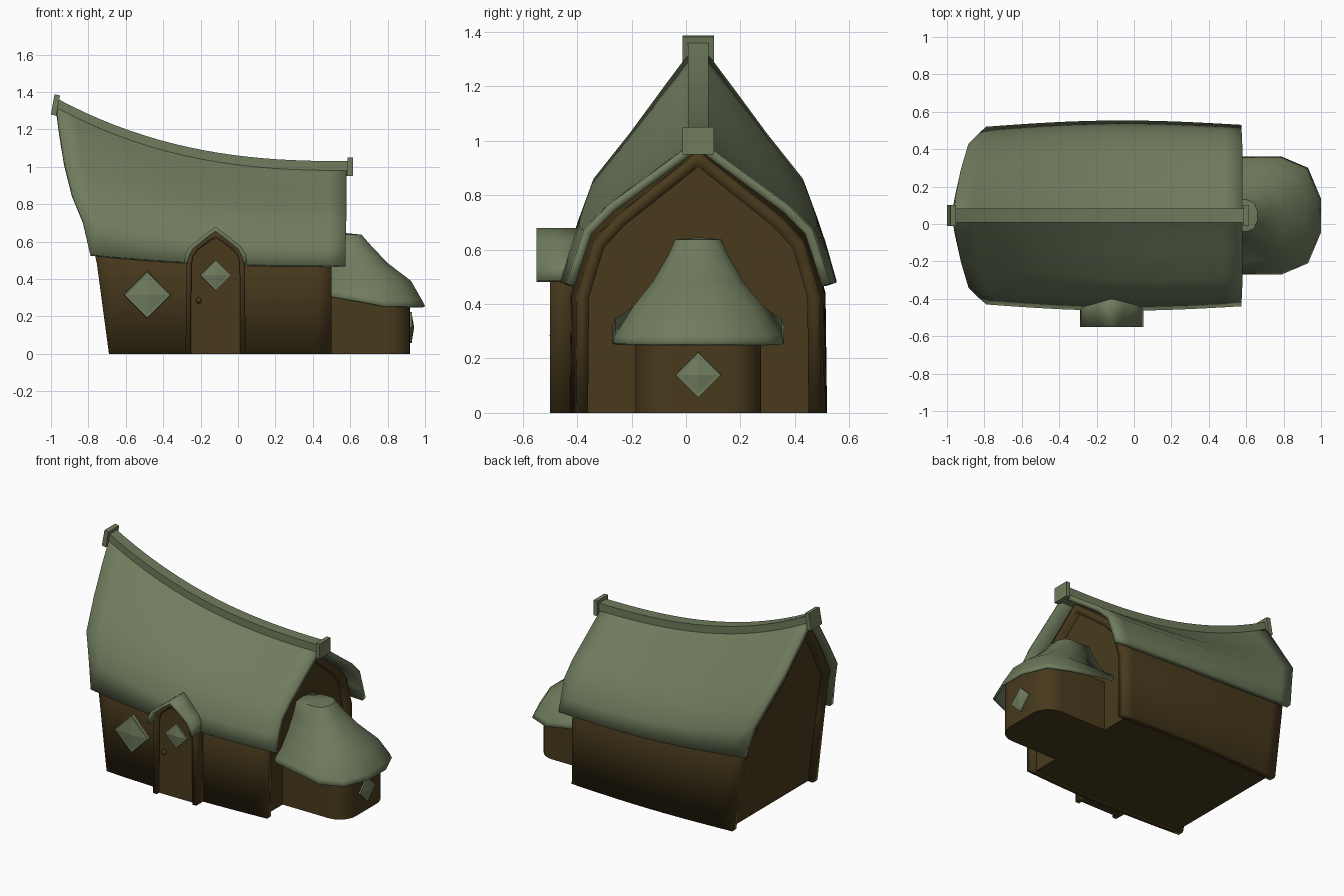
import bpy, bmesh, math
from mathutils import Matrix

if "Cube" in bpy.data.objects:
    bpy.data.objects.remove(bpy.data.objects["Cube"])

CY = 0.045  # y of the ridge line


def mat(name, rgb):
    m = bpy.data.materials.new(name)
    m.diffuse_color = (*rgb, 1)
    m.use_nodes = True
    m.node_tree.nodes["Principled BSDF"].inputs["Base Color"].default_value = m.diffuse_color
    return m


GREEN = mat("green_thatch", (0.16, 0.20, 0.11))
BROWN = mat("brown_wood", (0.065, 0.042, 0.012))


def finish(name, bm, material, thick=0, smooth=35):
    me = bpy.data.meshes.new(name)
    bm.to_mesh(me)
    bm.free()
    ob = bpy.data.objects.new(name, me)
    bpy.context.collection.objects.link(ob)
    me.materials.append(material)
    if thick:
        md = ob.modifiers.new("thickness", 'SOLIDIFY')
        md.thickness, md.offset, md.use_even_offset = thick, -1, True
    bpy.ops.object.select_all(action='DESELECT')
    ob.select_set(True)
    bpy.context.view_layer.objects.active = ob
    if smooth:
        bpy.ops.object.shade_smooth_by_angle(angle=math.radians(smooth))
    return ob


def grid(name, rows, material, thick=0, caps=False, smooth=35):
    """Skin rows of points; caps closes the ends by joining mirrored points."""
    bm = bmesh.new()
    vs = [[bm.verts.new(p) for p in r] for r in rows]
    n = len(rows[0])
    for a, b in zip(vs, vs[1:]):
        for j in range(n - 1):
            bm.faces.new((a[j], b[j], b[j + 1], a[j + 1]))
    if caps:
        for r in (vs[0], vs[-1]):
            for j in range((n - 1) // 2):
                k = n - 1 - j
                q = [r[j], r[j + 1], r[k - 1], r[k]]
                bm.faces.new(list(dict.fromkeys(q)))
        for a, b in zip(vs, vs[1:]):
            bm.faces.new((a[0], a[-1], b[-1], b[0]))
    bmesh.ops.remove_doubles(bm, verts=bm.verts, dist=1e-5)
    if caps:
        bmesh.ops.recalc_face_normals(bm, faces=bm.faces)
    return finish(name, bm, material, thick, smooth)


def sag(s):
    return 1 - (1 - s) ** 2.5


def loft(left, right, n=16):
    """Rows from a left to a right half profile (x, d, z), sagging and bulging."""
    rows = []
    for i in range(n + 1):
        s = i / n
        w = sag(s)
        half = []
        for (xa, da, za), (xb, db, zb) in zip(left, right):
            d = da + (db - da) * w
            d += 0.025 * math.sin(math.pi * s) * d / 0.48
            half.append((xa + (xb - xa) * s, d, za + (zb - za) * w))
        rows.append([(x, CY - d, z) for x, d, z in half] +
                    [(x, CY + d, z) for x, d, z in half[-2::-1]])
    return rows


# main roof: half profiles from eave to ridge at both ends
L = [(-.79, .475, .53), (-.83, .44, .71), (-.885, .385, .86), (-.925, .25, 1.03),
     (-.95, .125, 1.20), (-.96, .05, 1.30), (-.96, 0, 1.345)]
R = [(.575, .485, .475), (.575, .455, .57), (.578, .42, .675), (.58, .33, .765),
     (.58, .2, .86), (.58, .05, .97), (.58, 0, 1.01)]
grid("main_roof", loft(L, R), GREEN, thick=.032)


# walls with projecting end frames, and the recessed infill between them
def shrink(p, k, dz, base, dx=None, x=None):
    pts = [(x if dx is None else a + dx, d * k, z - dz) for a, d, z in p]
    return [base] + pts


grid("outer_walls", loft(shrink(L, .92, .045, (-.69, .45, 0), dx=.035),
                         shrink(R, .92, .045, (.5, .45, 0), x=.5)), BROWN, thick=.045)
grid("wall_infill", loft(shrink(L, .87, .08, (-.65, .42, 0), dx=.075),
                         shrink(R, .87, .08, (.46, .42, 0), x=.46)), BROWN, caps=True)

# ridge beam and its end blocks
rows = []
for i in range(21):
    s = i / 20
    x, z = -.968 + 1.56 * s, 1.365 - .335 * sag(s)
    rows.append([(x, CY - .038, z - .08), (x, CY - .038, z),
                 (x, CY + .038, z), (x, CY + .038, z - .08)])
grid("ridge_beam", rows, GREEN, caps=True)
box_end = None


def box(name, loc, size, tilt=0):
    bm = bmesh.new()
    bmesh.ops.create_cube(bm, size=1, matrix=Matrix.Translation(loc)
                          @ Matrix.Rotation(tilt, 4, 'Y') @ Matrix.Diagonal((*size, 1)))
    return finish(name, bm, GREEN, smooth=0)


box("ridge_block_left", (-.976, CY, 1.33), (.03, .114, .11), .18)
box("ridge_block_right", (.60, CY, 1.0), (.028, .114, .10))


# door porch: arched strips running back to front
def arch(name, half, y_back, y_front, material, thick=0, caps=False):
    prof = [(-.12 - a, z) for a, z in half] + [(-.12 + a, z) for a, z in half[-2::-1]]
    return grid(name, [[(x, y, z) for x, z in prof] for y in (y_back, y_front)],
                material, thick, caps, 30)


arch("porch_roof", [(.17, .485), (.16, .535), (.135, .575), (.06, .635), (0, .68)],
     -.36, -.55, GREEN, thick=.022)
arch("door_frame", [(.16, 0), (.157, .48), (.145, .535), (.115, .575), (.055, .62), (0, .655)],
     -.40, -.50, BROWN, thick=.028)
arch("door", [(.14, 0), (.138, .48), (.125, .53), (.1, .565), (.05, .605), (0, .62)],
     -.40, -.475, BROWN, caps=True)
bm = bmesh.new()
bmesh.ops.create_uvsphere(bm, u_segments=12, v_segments=8, radius=.016,
                          matrix=Matrix.Translation((-.21, -.485, .285)))
finish("door_knob", bm, BROWN, smooth=60)


# diamond windows: plate with a shallow pyramid pane
def window(name, loc, r, axis):
    rot = Matrix.Rotation(math.pi / 2, 4, axis)
    base = Matrix.Translation(loc) @ rot
    bm = bmesh.new()
    for r1, r2, h, off in ((r, r * .95, .05, -.025), (r * .8, 0, .012, .006)):
        bmesh.ops.create_cone(bm, cap_ends=True, segments=4, radius1=r1, radius2=r2,
                              depth=h, matrix=base @ Matrix.Translation((0, 0, off)))
    bmesh.ops.remove_doubles(bm, verts=bm.verts, dist=1e-5)
    finish(name, bm, GREEN, smooth=0)


window("wall_window", (-.485, -.435, .315), .13, 'X')
window("door_window", (-.12, -.485, .42), .086, 'X')
window("annex_window", (.93, CY, .14), .087, 'Y')

# annex body: rounded plan, extruded up into its roof
plan = [(.45, .23), (.80, .23)]
for k in range(1, 7):
    a = math.pi / 2 * (1 - k / 6)
    plan.append((.80 + .12 * math.cos(a), .11 + .12 * math.sin(a)))
ring = [(x, CY - d) for x, d in plan] + [(x, CY + d) for x, d in plan[::-1]]
grid("annex_body", [[(x, y, z) for x, y in ring] for z in (.33, 0)], BROWN, caps=True)

# annex roof: rounded rings from the top down (half width, tip x, z)
rows = []
for D, X, z in ((0, .58, .645), (.085, .66, .637), (.11, .71, .58), (.165, .80, .485),
                (.24, .925, .39), (.305, .985, .285), (.315, 1.0, .255)):
    half = [(.455, D)] + [(X - D * a, D * b) for a, b in ((.667, 1), (.22, .81), (0, .286))]
    lift = .06 if z < .3 else 0
    pts = [(x, d, z + lift * max(0, .79 - x) / .33) for x, d in half]
    rows.append([(x, CY - d, h) for x, d, h in pts] + [(x, CY + d, h) for x, d, h in pts[::-1]])
grid("annex_roof", rows, GREEN, thick=.015, smooth=40)
